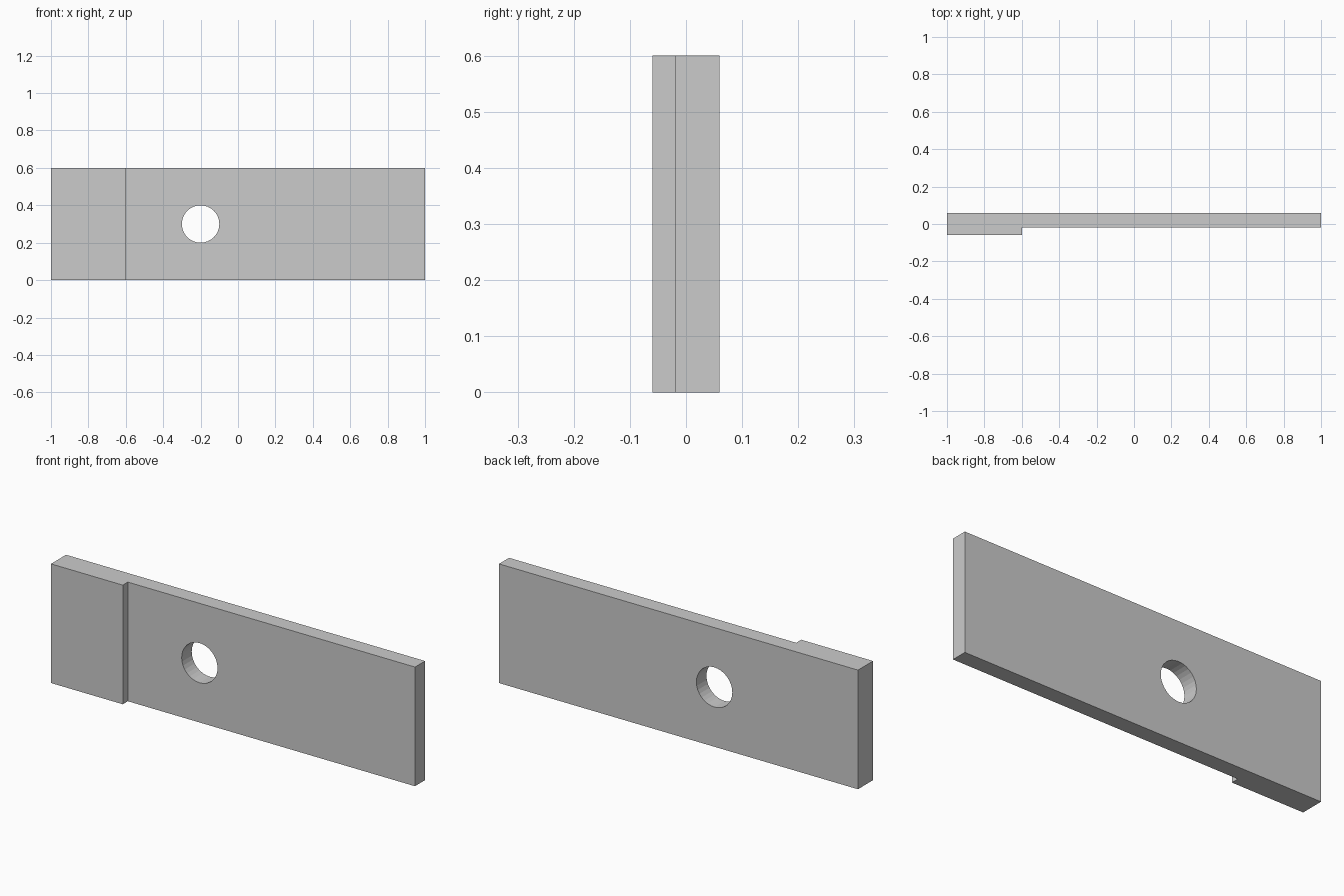
import bpy, bmesh
from math import pi

cube = bpy.data.objects.get("Cube")
if cube:
    bpy.data.objects.remove(cube, do_unlink=True)

HEIGHT = 0.6
BACK, STEP, FRONT = 0.06, -0.02, -0.06
STEP_X = -0.6

# Plate: stepped top profile extruded upwards
profile = [(-1, FRONT), (STEP_X, FRONT), (STEP_X, STEP), (1, STEP), (1, BACK), (-1, BACK)]
bm = bmesh.new()
base = bm.faces.new([bm.verts.new((x, y, 0)) for x, y in profile])
extruded = bmesh.ops.extrude_face_region(bm, geom=[base])["geom"]
bmesh.ops.translate(bm, vec=(0, 0, HEIGHT),
                    verts=[v for v in extruded if isinstance(v, bmesh.types.BMVert)])
bmesh.ops.recalc_face_normals(bm, faces=bm.faces)
mesh = bpy.data.meshes.new("stepped_plate")
bm.to_mesh(mesh)
bm.free()
plate = bpy.data.objects.new("stepped_plate", mesh)
bpy.context.collection.objects.link(plate)

# Round through-hole
bpy.ops.mesh.primitive_cylinder_add(vertices=32, radius=0.1, depth=0.4,
                                    location=(-0.2, 0, HEIGHT / 2), rotation=(pi / 2, 0, 0))
cutter = bpy.context.object
cutter.name = "hole_cutter"
cutter.hide_render = True

hole = plate.modifiers.new("hole", 'BOOLEAN')
hole.operation = 'DIFFERENCE'
hole.solver = 'EXACT'
hole.object = cutter

# Bake the cut and drop the cutter
bpy.ops.object.select_all(action='DESELECT')
plate.select_set(True)
bpy.context.view_layer.objects.active = plate
bpy.ops.object.modifier_apply(modifier=hole.name)
bpy.data.objects.remove(cutter, do_unlink=True)
